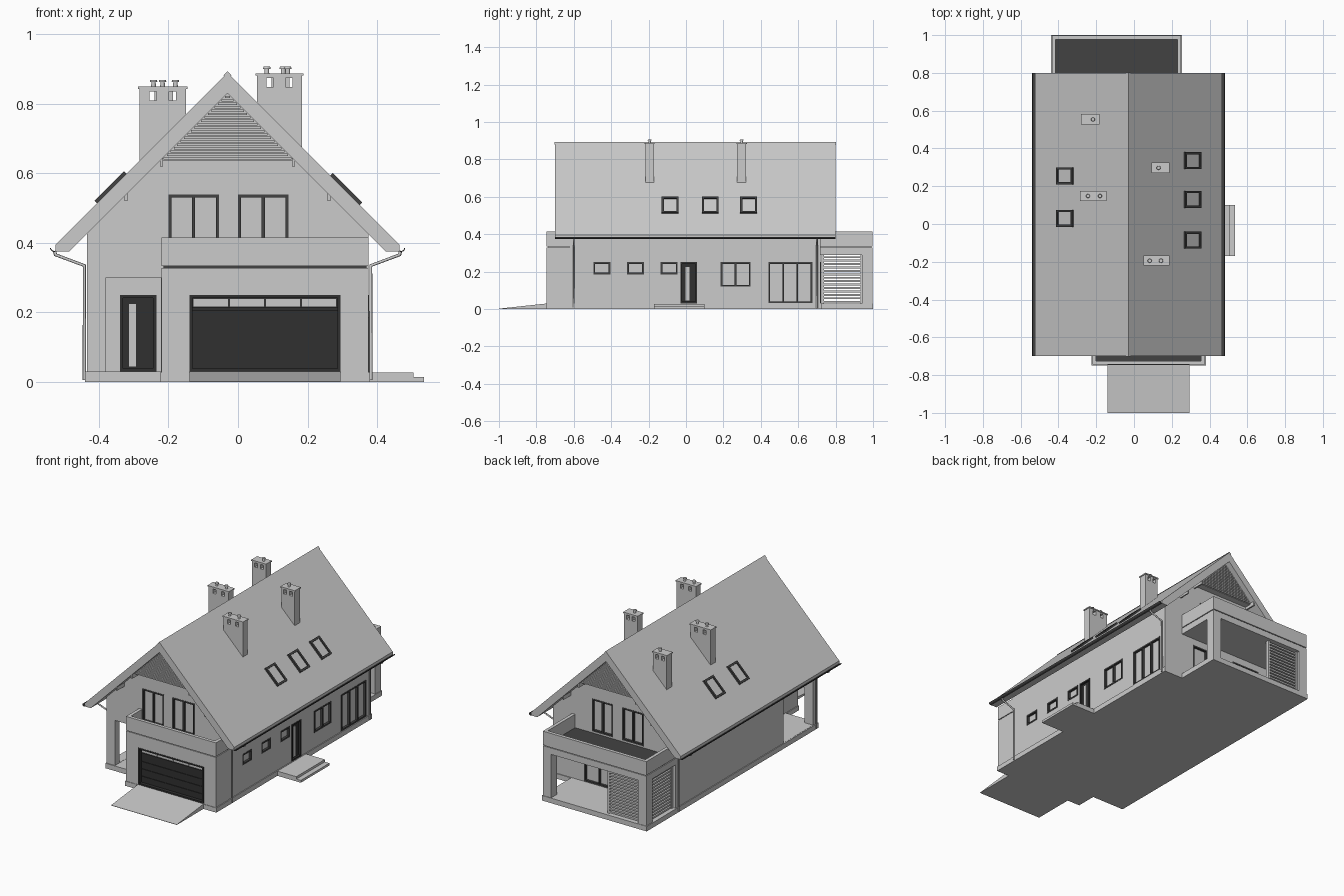
import bpy, bmesh, math
from mathutils import Vector

if "Cube" in bpy.data.objects:
    bpy.data.objects.remove(bpy.data.objects["Cube"])

RX = -0.03  # ridge x


def material(name, v):
    m = bpy.data.materials.new(name)
    m.diffuse_color = (v, v, v, 1)
    m.use_nodes = True
    m.node_tree.nodes["Principled BSDF"].inputs["Base Color"].default_value = m.diffuse_color
    return m


DARK = material("dark_panel", 0.03)
FRAME = material("dark_frame", 0.055)


def finish(name, bm, mat=None):
    bmesh.ops.recalc_face_normals(bm, faces=bm.faces)
    me = bpy.data.meshes.new(name)
    bm.to_mesh(me)
    bm.free()
    ob = bpy.data.objects.new(name, me)
    bpy.context.collection.objects.link(ob)
    if mat:
        me.materials.append(mat)
    return ob


def boxes(name, items, mat=None):
    bm = bmesh.new()
    for x0, x1, y0, y1, z0, z1 in items:
        vs = bmesh.ops.create_cube(bm, size=1)["verts"]
        for v in vs:
            v.co = Vector(((x0 + x1) / 2 + v.co.x * (x1 - x0),
                           (y0 + y1) / 2 + v.co.y * (y1 - y0),
                           (z0 + z1) / 2 + v.co.z * (z1 - z0)))
    return finish(name, bm, mat)


def prism(name, pts, y0, y1, mat=None):
    bm = bmesh.new()
    f = bm.faces.new([bm.verts.new((x, y0, z)) for x, z in pts])
    ext = bmesh.ops.extrude_face_region(bm, geom=[f])["geom"]
    bmesh.ops.translate(bm, vec=(0, y1 - y0, 0),
                        verts=[g for g in ext if isinstance(g, bmesh.types.BMVert)])
    return finish(name, bm, mat)


def on_wall(face, p, a0, a1, d0, d1, z0, z1):
    """Box on a wall: a along the wall, d outwards from plane p."""
    if face == "right":
        return (p + d0, p + d1, a0, a1, z0, z1)
    if face == "front":
        return (a0, a1, p - d1, p - d0, z0, z1)
    return (a0, a1, p + d0, p + d1, z0, z1)


recesses = []


def frame_bars(face, p, a0, a1, z0, z1, panes, t=0.009, d0=-0.018, d1=0.002):
    bars = [on_wall(face, p, a0, a1, d0, d1, z, z + t) for z in (z0, z1 - t)]
    for i in range(panes + 1):
        a = a0 + (a1 - a0 - t) * i / panes
        bars.append(on_wall(face, p, a, a + t, d0, d1, z0 + t, z1 - t))
    return bars


def window(name, face, p, a0, a1, z0, z1, panes=1):
    recesses.append(on_wall(face, p, a0, a1, -0.02, 0.03, z0, z1))
    boxes(name + "_frame", frame_bars(face, p, a0, a1, z0, z1, panes), FRAME)
    boxes(name + "_glass", [on_wall(face, p, a0 + .004, a1 - .004, -0.018, -0.012, z0 + .004, z1 - .004)])


def door(name, face, p, a0, a1, g0, g1):
    recesses.append(on_wall(face, p, a0, a1, -0.02, 0.03, 0.031, 0.25))
    boxes(name + "_leaf", [on_wall(face, p, a0, a1, -0.018, -0.01, 0.03, 0.25)]
          + frame_bars(face, p, a0, a1, 0.03, 0.25, 1), DARK)
    boxes(name + "_glass_strip", [on_wall(face, p, g0, g1, -0.012, -0.007, 0.045, 0.225)])


# Ground slabs, porch, side steps, driveway ramp
boxes("plinth", [(-.44, .38, -.625, .725, 0, .03), (-.224, .38, -.748, -.6, 0, .028),
                 (-.44, .254, .7, 1, 0, .03)])
boxes("side_steps", [(.37, .505, -.17, .10, .012, .028), (.37, .535, -.17, .10, 0, .014)])
bm_ramp = boxes("driveway_ramp", [(-.14, .295, -1, -.74, 0, .03)])
for v in bm_ramp.data.vertices:
    if v.co.y < -.9 and v.co.z > .01:
        v.co.z = .002

# Windows and doors
for i, y in enumerate((-.495, -.315, -.135)):
    window(f"small_window_{i}", "right", .375, y, y + .09, .185, .25)
window("kitchen_window", "right", .375, .185, .345, .12, .25, 2)
window("living_window", "right", .375, .44, .675, .032, .25, 3)
door("side_door", "right", .375, -.03, .06, -.002, .018)
door("entrance_door", "front", -.30, -.34, -.235, -.313, -.293)
for i, a in enumerate((-.20, 0)):
    window(f"front_balcony_window_{i}", "front", -.62, a, a + .145, .345, .54, 2)
    window(f"rear_balcony_window_{i}", "back", .72, a - .022, a + .118, .345, .54, 2)
window("patio_window_a", "back", .72, -.03, .17, .032, .25, 2)
window("patio_window_b", "back", .72, -.31, -.12, .032, .25, 2)

# House body with gables, porch and window recesses cut out
body = prism("house_body", [(-.435, .01), (.375, .01), (.375, .44), (RX, .845), (-.435, .44)], -.62, .72)
cutters = [boxes("window_cutter", recesses),
           boxes("porch_cutter", [(-.38, -.222, -.7, -.30, .03, .30)]),
           boxes("porch_side_cutter", [(-.5, -.35, -.58, -.30, .031, .299)])]
cutters = [cutters[1], cutters[2], cutters[0]]
for c in cutters:
    m = body.modifiers.new("cut", "BOOLEAN")
    m.operation, m.object, m.solver = "DIFFERENCE", c, "EXACT"
    c.hide_render = True
    c.hide_set(True)

# Roof slabs, ridge cap, gutters
prism("roof", [(RX, .89), (RX + .495, .395), (RX + .495, .376), (RX + .455, .376), (RX, .831),
               (RX - .455, .376), (RX - .495, .376), (RX - .495, .395)], -.70, .80)
prism("ridge_cap", [(RX, .894), (RX + .012, .882), (RX, .88), (RX - .012, .882)], -.702, .802)
for s, side in ((1, "right"), (-1, "left")):
    arc = [(RX + s * (.499 + r * math.cos(a)), .386 + r * math.sin(a))
           for r, rng in ((.012, range(7)), (.009, range(6, -1, -1)))
           for a in (math.pi + math.pi * k / 6 for k in rng)]
    prism(side + "_gutter", arc, -.70, .80, FRAME)
    wx = .382 if s > 0 else -.442
    for y, end in ((-.60, "front"), (.70, "rear")):
        cu = bpy.data.curves.new(f"{side}_{end}_downpipe", "CURVE")
        cu.dimensions, cu.bevel_depth, cu.bevel_resolution = "3D", .005, 2
        cu.use_fill_caps = True
        sp = cu.splines.new("POLY")
        path = [(RX + s * .497, .376), (RX + s * .495, .366), (wx, .335), (wx, .006)]
        sp.points.add(3)
        for q, (x, z) in zip(sp.points, path):
            q.co = (x, y, z, 1)
        bpy.context.collection.objects.link(bpy.data.objects.new(cu.name, cu))

# Gable siding and purlin ends, both ends
for s, p, end in ((-1, -.62, "front"), (1, .72, "rear")):
    prism(end + "_gable_box", [(RX - .197, .637), (RX + .197, .637), (RX, .834)],
          p - s * .01, p + s * .04)
    slats = []
    for i in range(19):
        z = .64 + i * .0098
        w = .831 - z - .007
        if w > .004:
            ya, yb = sorted((p + s * .038, p + s * .047))
            slats.append((RX - w, RX + w, ya, yb, z, z + .007))
    boxes(end + "_gable_slats", slats)
    ya, yb = sorted((p - s * .01, p + s * .07))
    boxes(end + "_purlins", [(RX + d - .004, RX + d + .004, ya, yb, z, z + .03)
                             for d, z in ((-.292, .52), (.292, .52), (-.19, .62), (.19, .62))])

# Garage bay, sectional door, front balcony
boxes("garage_walls", [(-.22, -.14, -.745, -.61, .01, .328), (.295, .375, -.745, -.61, .01, .328),
                       (-.14, .295, -.745, -.61, .25, .328)])
boxes("garage_door", [(-.14, .295, -.722, -.715, z, z + .042) for z in (.03, .074, .118, .162)]
      + [(-.14, .295, -.718, -.70, .03, .25)]
      + frame_bars("front", -.745, -.14, .295, .03, .25, 1)
      + [(-.14, .295, -.726, -.715, .205, .214)], DARK)
boxes("garage_door_windows", [(-.129 + i * .104, -.028 + i * .104, -.724, -.716, .216, .24)
                              for i in range(4)])


def parapet(name, x0, x1, y_out, y_in, t=.02):
    s = 1 if y_out > y_in else -1
    ya, yb = sorted((y_out, y_out - s * t))
    yc, yd = sorted((y_out - s * t, y_in))
    boxes(name, [(x0, x1, ya, yb, .333, .415), (x0, x0 + t, yc, yd, .333, .415),
                 (x1 - t, x1, yc, yd, .333, .415)])
    yc, yd = sorted((y_out - s * .006, y_in))
    boxes(name + "_shadow_gap", [(x0 + .006, x1 - .006, yc, yd, .326, .335)], FRAME)


parapet("front_balcony_parapet", -.22, .375, -.745, -.61)

# Rear terrace: posts, roof slab, parapet, louvre screens
boxes("terrace_posts", [(-.435, -.38, .94, .997, .02, .295), (.195, .25, .94, .997, .02, .295)])
boxes("terrace_roof", [(-.435, .25, .71, .997, .29, .328)])
parapet("rear_balcony_parapet", -.435, .25, .997, .71)
zs = [.034 + i * .0183 for i in range(14)]
boxes("side_louvres", [(-.418, -.402, .735, .94, z, z + .01) for z in zs]
      + [(-.42, -.40, y, y + .012, .03, .29) for y in (.725, .932)])
boxes("rear_louvres", [(-.38, -.17, .962, .978, z, z + .01) for z in zs]
      + [(x, x + .012, .96, .98, .03, .29) for x in (-.382, -.18)])

# Chimneys with flue openings, caps and pots
for i, (x0, x1, y0, y1, zt, pots) in enumerate((
        (-.277, -.187, .53, .578, .85, (-.217,)), (-.283, -.149, .125, .172, .85, (-.243, -.18)),
        (.096, .184, .273, .322, .888, (.13,)), (.055, .184, -.217, -.172, .888, (.083, .143)))):
    holes = (.29, .71)
    hw = .01
    cols, last = [], x0
    for h in holes:
        c = x0 + (x1 - x0) * h
        cols.append((last, c - hw, y0, y1, zt - .04, zt - .014))
        last = c + hw
    cols.append((last, x1, y0, y1, zt - .04, zt - .014))
    boxes(f"chimney_{i}", cols + [(x0, x1, y0, y1, .6, zt - .04), (x0, x1, y0, y1, zt - .014, zt - .007),
                                  (x0 - .004, x1 + .004, y0 - .004, y1 + .004, zt - .007, zt)])
    bm = bmesh.new()
    for x in pots:
        for r, h, z in ((.007, .016, zt + .007), (.011, .006, zt + .016)):
            vs = bmesh.ops.create_cone(bm, segments=12, cap_ends=True, radius1=r, radius2=r * .85, depth=h)["verts"]
            bmesh.ops.translate(bm, verts=vs, vec=(x, (y0 + y1) / 2, z))
    finish(f"chimney_pots_{i}", bm)

# Roof windows
for i, (x, y, s) in enumerate(((.308, .335, 1), (.308, .13, 1), (.308, -.085, 1),
                               (-.363, .255, -1), (-.363, .03, -1))):
    L, W, t = .06, .045, .012
    parts = [boxes(f"skylight_frame_{i}", [(-L, L, -W, -W + t, -.01, .01), (-L, L, W - t, W, -.01, .01),
                                           (-L, -L + t, -W + t, W - t, -.01, .01),
                                           (L - t, L, -W + t, W - t, -.01, .01)], FRAME),
             boxes(f"skylight_glass_{i}", [(-L + t, L - t, -W + t, W - t, -.01, .004)])]
    for o in parts:
        o.location = (x, y, .89 - abs(x - RX))
        o.rotation_euler = (0, s * math.pi / 4, 0)
